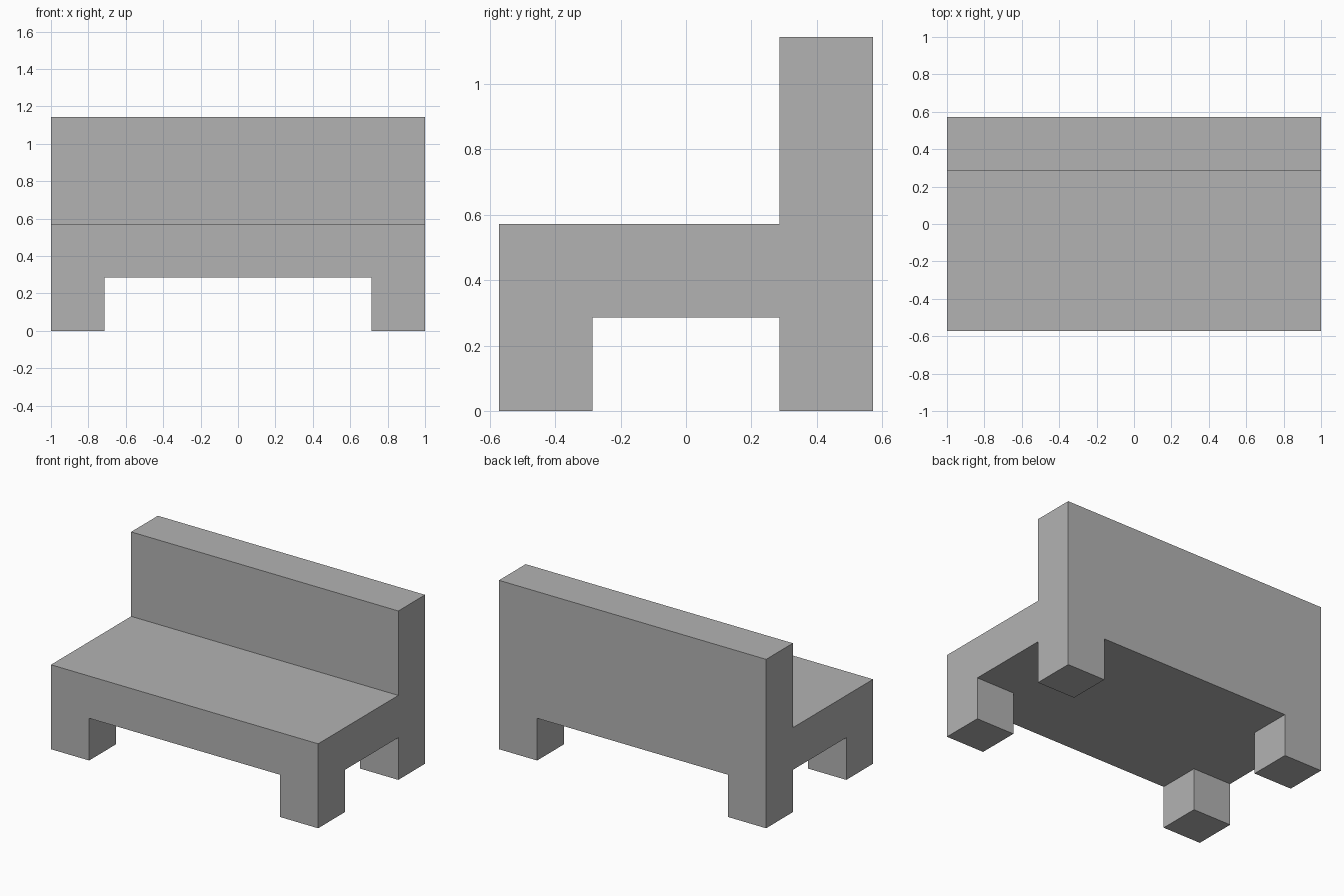
import bpy
import bmesh
from mathutils import Matrix, Vector

default = bpy.data.objects.get("Cube")
if default:
    bpy.data.objects.remove(default, do_unlink=True)

# Everything sits on a block grid: 7 wide, 4 deep, 4 high
U = 2 / 7

grey = bpy.data.materials.new("plain grey")
grey.use_nodes = True
colour = (0.45, 0.45, 0.45, 1)
grey.diffuse_color = colour
grey.node_tree.nodes["Principled BSDF"].inputs["Base Color"].default_value = colour


def extrude(bm, test, distance):
    """Pull out every face that passes the test along z."""
    faces = [f for f in bm.faces if test(f.normal, f.calc_center_median())]
    result = bmesh.ops.extrude_face_region(bm, geom=faces)
    verts = [g for g in result["geom"] if isinstance(g, bmesh.types.BMVert)]
    bmesh.ops.translate(bm, verts=verts, vec=(0, 0, distance))
    bmesh.ops.delete(bm, geom=[f for f in faces if f.is_valid], context="FACES")
    bm.normal_update()


bm = bmesh.new()

# Seat slab
bmesh.ops.create_cube(bm, size=U, matrix=Matrix.Translation((0, 0, 1.5 * U))
                      @ Matrix.Diagonal((7, 4, 1, 1)))

# Cuts that mark out the legs and the backrest
for axis, offset in ((Vector((1, 0, 0)), 2.5 * U), (Vector((0, 1, 0)), U)):
    for side in (-1, 1):
        bmesh.ops.bisect_plane(bm, geom=bm.verts[:] + bm.edges[:] + bm.faces[:],
                               plane_co=axis * offset * side, plane_no=axis)
bm.normal_update()

# Four corner legs
extrude(bm, lambda n, c: n.z < -0.5 and abs(c.x) > 2.5 * U and abs(c.y) > U, -U)

# Backrest
extrude(bm, lambda n, c: n.z > 0.5 and c.y > U, 2 * U)

# Merge flat regions into single clean faces
bmesh.ops.recalc_face_normals(bm, faces=bm.faces[:])
bmesh.ops.dissolve_limit(bm, angle_limit=0.01, verts=bm.verts[:], edges=bm.edges[:])

mesh = bpy.data.meshes.new("bench")
bm.to_mesh(mesh)
bm.free()
mesh.materials.append(grey)
bench = bpy.data.objects.new("bench", mesh)
bpy.context.collection.objects.link(bench)
